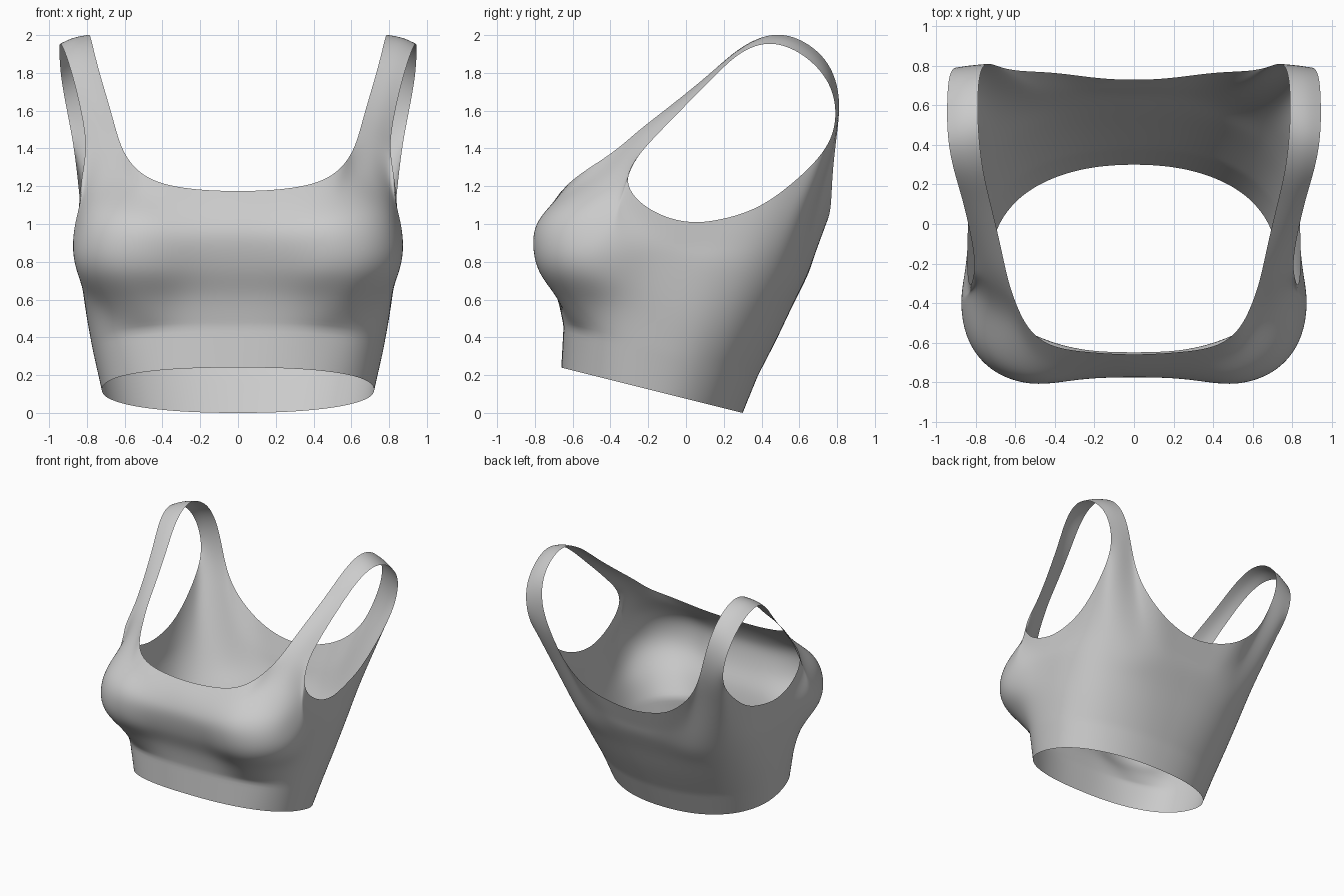
import bpy, bmesh, math
from mathutils import Vector

if "Cube" in bpy.data.objects:
    bpy.data.objects.remove(bpy.data.objects["Cube"])

# Upper edge from front centre round to back centre: x, y, z, column angle
TOP = [(0, -.66, 1.175, -90), (.2, -.65, 1.182, -76), (.4, -.62, 1.215, -64),
       (.53, -.53, 1.285, -53), (.605, -.38, 1.385, -44), (.72, -.31, 1.375, -36),
       (.81, -.25, 1.36, -28), (.83, -.31, 1.22, -19), (.842, -.2, 1.085, -9),
       (.84, 0, 1.012, 3), (.83, .2, 1.03, 14), (.835, .4, 1.10, 25),
       (.85, .6, 1.25, 34), (.872, .75, 1.42, 41), (.78, .785, 1.44, 48),
       (.68, .795, 1.45, 55), (.58, .775, 1.25, 62), (.4, .765, 1.08, 70),
       (.2, .74, 1.0, 80), (0, .73, .97, 90)]
# Tilted body sections: front y, back y, half width, front z, back z, squareness front/back
SECTIONS = [(-.66, .30, .72, .24, 0, 2.4, 2.2), (-.655, .385, .765, .45, .20, 2.6, 2.3),
            (-.685, .485, .80, .62, .40, 2.9, 2.5), (-.74, .565, .82, .75, .57, 3.3, 2.8),
            (-.775, .64, .835, .90, .72, 3.6, 3.1)]
# Shoulder strap stations: neck edge, armhole edge
STRAP = [((.645, -.25, 1.495), (.81, -.165, 1.46)), ((.68, -.09, 1.62), (.83, -.04, 1.59)),
         ((.73, .12, 1.79), (.87, .13, 1.76)),
         ((.765, .28, 1.925), (.91, .27, 1.89)), ((.785, .45, 2.0), (.94, .43, 1.955)),
         ((.79, .61, 1.97), (.945, .6, 1.905)), ((.78, .75, 1.85), (.935, .74, 1.77)),
         ((.745, .81, 1.66), (.905, .79, 1.60))]
CUP, R, SOFT = Vector((.5, -.435, .88)), .355, .07


def section(sec, deg):
    yf, yb, rx, zf, zb, nf, nb = sec
    c, s = math.cos(math.radians(deg)), math.sin(math.radians(deg))
    n, ry = (nf if s < 0 else nb), (yb - yf) / 2
    r = (abs(c / rx) ** n + abs(s / ry) ** n) ** (-1 / n)
    y = (yf + yb) / 2 + r * s
    return Vector((0 if abs(deg) == 90 else r * c, y, zf + (zb - zf) * (y - yf) / (yb - yf)))


def over_cup(p):
    # push outwards, level, onto a softly blended ball
    d = Vector((p.x - CUP.x, p.y - CUP.y, 0))
    h = math.sqrt(max(R * R - (p.z - CUP.z) ** 2, 0))
    if h == 0 or p.y > 0:
        return p
    gap = d.length - h
    grow = .5 * (math.sqrt(gap * gap + SOFT * SOFT) - gap)
    fade = min(1, p.x / .3) * min(1, h / .25) * min(1, -p.y / .25)
    return p + d.normalized() * grow * fade


def column(x, y, z, deg):
    rows = [section(s, deg) for s in SECTIONS]
    top = Vector((x, y, z))
    mids = [rows[-1].lerp(top, t) for t in (.35, .68)]
    if y < -.3:                          # fabric rounds over towards the neckline
        mids[0].y -= .03
        mids[1].y -= .025
    return rows[:2] + [over_cup(p) for p in rows[2:] + mids[:1]] + [mids[1].lerp(over_cup(mids[1]), .5), top]


bm = bmesh.new()
crease = bm.edges.layers.float.new("crease_edge")
cols = [column(*t) for t in TOP]
for side in (1, -1):
    def vert(p):
        return bm.verts.new((p[0] * side, p[1], p[2]))

    def quad(a, b, c, d):
        bm.faces.new((a, b, c, d) if side > 0 else (d, c, b, a))

    # Body panel
    g = [[vert(p) for p in col] for col in cols]
    for a, b in zip(g, g[1:]):
        for j in range(len(a) - 1):
            quad(a[j], b[j], b[j + 1], a[j + 1])
    # Shoulder strap
    strips = [[g[i][-1] for i in (4, 5, 6)]]
    for n, a in STRAP:
        n, a = Vector(n), Vector(a)
        strips.append([vert(n), vert((n + a) / 2 + Vector((.006, 0, .008))), vert(a)])
    strips.append([g[i][-1] for i in (15, 14, 13)])
    for a, b in zip(strips, strips[1:]):
        for k in (0, 1):
            quad(a[k], a[k + 1], b[k + 1], b[k])
    # Seam of the under band
    for a, b in zip(g, g[1:]):
        bm.edges.get((a[1], b[1]))[crease] = .7
bmesh.ops.remove_doubles(bm, verts=bm.verts, dist=.0005)


# Counter the shrinkage of subdivision so the surface passes through the points
def limit(v):
    if v.is_boundary:
        n = [e.other_vert(v).co for e in v.link_edges if e.is_boundary]
        return v.co * (2 / 3) + (n[0] + n[1]) / 6
    ring = [e.other_vert(v) for e in v.link_edges]
    total = v.co * 16
    for o in ring:
        total = total + o.co * 4
    for f in v.link_faces:
        for o in f.verts:
            if o is not v and o not in ring:
                total = total + o.co
    return total / 36


target = {v: v.co.copy() for v in bm.verts}
for _ in range(2):
    step = {v: target[v] - limit(v) for v in bm.verts}
    for v, d in step.items():
        v.co += d * .9

mesh = bpy.data.meshes.new("sports_top")
bm.to_mesh(mesh)
bm.free()
for p in mesh.polygons:
    p.use_smooth = True
top = bpy.data.objects.new("sports_top", mesh)
bpy.context.collection.objects.link(top)
sub = top.modifiers.new("smooth_fabric", 'SUBSURF')
sub.levels = sub.render_levels = 3
